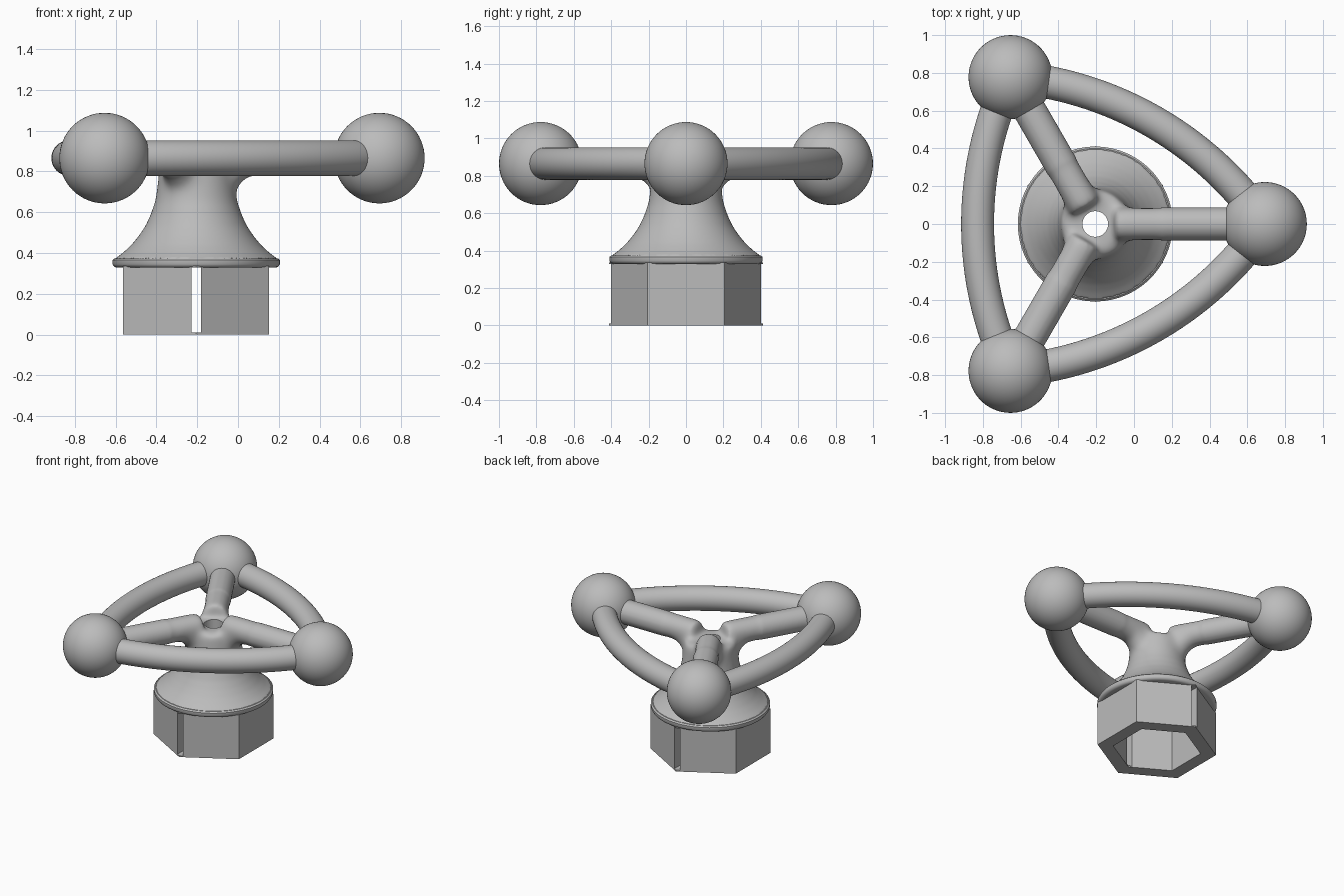
import bpy, bmesh, math
from mathutils import Vector, Matrix

if "Cube" in bpy.data.objects:
    bpy.data.objects.remove(bpy.data.objects["Cube"])

AXIS = Vector((-0.205, 0, 0))   # the hub axis sits off centre
REACH, ARM_Z, TUBE, BALL = 0.898, 0.865, 0.087, 0.222
THIRDS = [math.radians(a) for a in (0, 120, 240)]

grey = bpy.data.materials.new("satin grey")
grey.use_nodes = True
grey.diffuse_color = (0.5, 0.5, 0.5, 1)
grey.node_tree.nodes["Principled BSDF"].inputs["Base Color"].default_value = (0.5, 0.5, 0.5, 1)


def make(name, bm):
    bmesh.ops.recalc_face_normals(bm, faces=bm.faces)
    me = bpy.data.meshes.new(name)
    bm.to_mesh(me)
    bm.free()
    me.materials.append(grey)
    ob = bpy.data.objects.new(name, me)
    ob.location = AXIS
    bpy.context.collection.objects.link(ob)
    return ob


def bake(ob):
    """Apply the modifiers of an object."""
    deps = bpy.context.evaluated_depsgraph_get()
    me = bpy.data.meshes.new_from_object(ob.evaluated_get(deps))
    ob.modifiers.clear()
    ob.data = me


def loft(bm, rings, sides, turn=0.0):
    """Stack of regular rings (radius, z) with capped ends."""
    loops = []
    for r, z in rings:
        angles = [turn + 2 * math.pi * i / sides for i in range(sides)]
        loops.append([bm.verts.new((r * math.cos(a), r * math.sin(a), z)) for a in angles])
    for low, high in zip(loops, loops[1:]):
        for i in range(sides):
            j = (i + 1) % sides
            bm.faces.new((low[i], low[j], high[j], high[i]))
    bm.faces.new(loops[0][::-1])
    bm.faces.new(loops[-1])


def rod(bm, start, end, radius):
    start, end = Vector(start), Vector(end)
    way = end - start
    place = Matrix.Translation((start + end) / 2) @ way.to_track_quat('Z', 'Y').to_matrix().to_4x4()
    bmesh.ops.create_cone(bm, cap_ends=True, segments=48, radius1=radius, radius2=radius,
                          depth=way.length, matrix=place)


def lathe(name, rings, sides=96, turn=0.0):
    bm = bmesh.new()
    loft(bm, rings, sides, turn)
    return make(name, bm)


def smooth(ob, degrees):
    ob.data.shade_smooth()
    ob.data.set_sharp_from_angle(angle=math.radians(degrees))


# Flared hub with three spokes, fused and blended at the neck
bm = bmesh.new()
loft(bm, [(0.39, 0.35), (0.398, 0.372), (0.36, 0.4), (0.32, 0.437), (0.284, 0.48), (0.25, 0.53),
          (0.222, 0.59), (0.2, 0.66), (0.19, 0.74), (0.18, 0.85)], 96)
for a in THIRDS:
    def out(r, z):
        return (r * math.cos(a), r * math.sin(a), z)
    rod(bm, out(0.1, ARM_Z), out(0.78, ARM_Z), TUBE + 0.001)
    rod(bm, out(0.06, 0.70), out(0.215, 0.855), TUBE)
hub = make("hub_and_spokes", bm)
fuse = hub.modifiers.new("fuse", 'REMESH')
fuse.mode = 'VOXEL'
fuse.voxel_size = 0.012
bake(hub)
bm = bmesh.new()
bm.from_mesh(hub.data)
neck = [v for v in bm.verts if v.co.z > 0.62 and v.co.xy.length < 0.36]
for _ in range(30):
    bmesh.ops.smooth_vert(bm, verts=neck, factor=0.5, use_axis_x=True, use_axis_y=True, use_axis_z=True)
for _ in range(3):
    bmesh.ops.smooth_vert(bm, verts=[v for v in bm.verts if v.co.z > 0.38], factor=0.5,
                          use_axis_x=True, use_axis_y=True, use_axis_z=True)
bm.to_mesh(hub.data)
bm.free()

# Round flange and hexagonal socket
flange = lathe("flange", [(0.39, 0.328), (0.403, 0.333), (0.41, 0.345), (0.41, 0.365), (0.4, 0.374)])
socket = lathe("hex_socket", [(0.413, 0), (0.413, 0.335)], 6, math.pi / 6)

# Cutters: hollow inside, top hole, and slot through two opposite corners
cavity = lathe("cavity_cutter", [(0.305, -0.1), (0.305, 0.33), (0.27, 0.385), (0.21, 0.46), (0.165, 0.54),
                                 (0.14, 0.62), (0.125, 0.7)], 6, math.pi / 6)
hole = lathe("hole_cutter", [(0.068, 0.5), (0.068, 1.1)], 48)
bm = bmesh.new()
half = [(0.5, 0.01), (0.5, 0.328), (0.32, 0.328), (0.28, 0.41), (0.22, 0.48), (0.18, 0.57)]
outline = half + [(-y, z) for y, z in reversed(half)]
side = bm.faces.new([bm.verts.new((-0.023, y, z)) for y, z in outline])
grown = bmesh.ops.extrude_face_region(bm, geom=[side])
bmesh.ops.translate(bm, vec=(0.046, 0, 0),
                    verts=[g for g in grown["geom"] if isinstance(g, bmesh.types.BMVert)])
slot = make("slot_cutter", bm)

cutters = (cavity, hole, slot)
for ob, tools in ((hub, cutters), (flange, (cavity, slot)), (socket, (cavity, slot))):
    for tool in tools:
        cut = ob.modifiers.new("cut", 'BOOLEAN')
        cut.operation = 'DIFFERENCE'
        cut.solver = 'EXACT'
        cut.object = tool
    bake(ob)
for tool in cutters:
    bpy.data.objects.remove(tool)
smooth(hub, 45)
smooth(flange, 40)

# Three balls and the bowed rim tubes that join them
BOW, MID = 1.83, 0.623
for n, a in enumerate(THIRDS, 1):
    turn = Matrix.Rotation(a, 4, 'Z')
    bm = bmesh.new()
    bmesh.ops.create_uvsphere(bm, u_segments=64, v_segments=32, radius=BALL,
                              matrix=turn @ Matrix.Translation((REACH, 0, ARM_Z)))
    smooth(make(f"ball_{n}", bm), 40)

    bm = bmesh.new()
    loops = []
    for i in range(41):
        t = 0.4 * (i / 20 - 1)
        loop = []
        for k in range(40):
            p = 2 * math.pi * k / 40
            r = BOW + TUBE * math.cos(p)
            spot = Vector((BOW - MID - r * math.cos(t), r * math.sin(t), ARM_Z + TUBE * math.sin(p)))
            loop.append(bm.verts.new(turn @ spot))
        loops.append(loop)
    for one, two in zip(loops, loops[1:]):
        for k in range(40):
            bm.faces.new((one[k], one[k - 1], two[k - 1], two[k]))
    bm.faces.new(loops[0])
    bm.faces.new(loops[-1])
    smooth(make(f"rim_tube_{n}", bm), 40)
